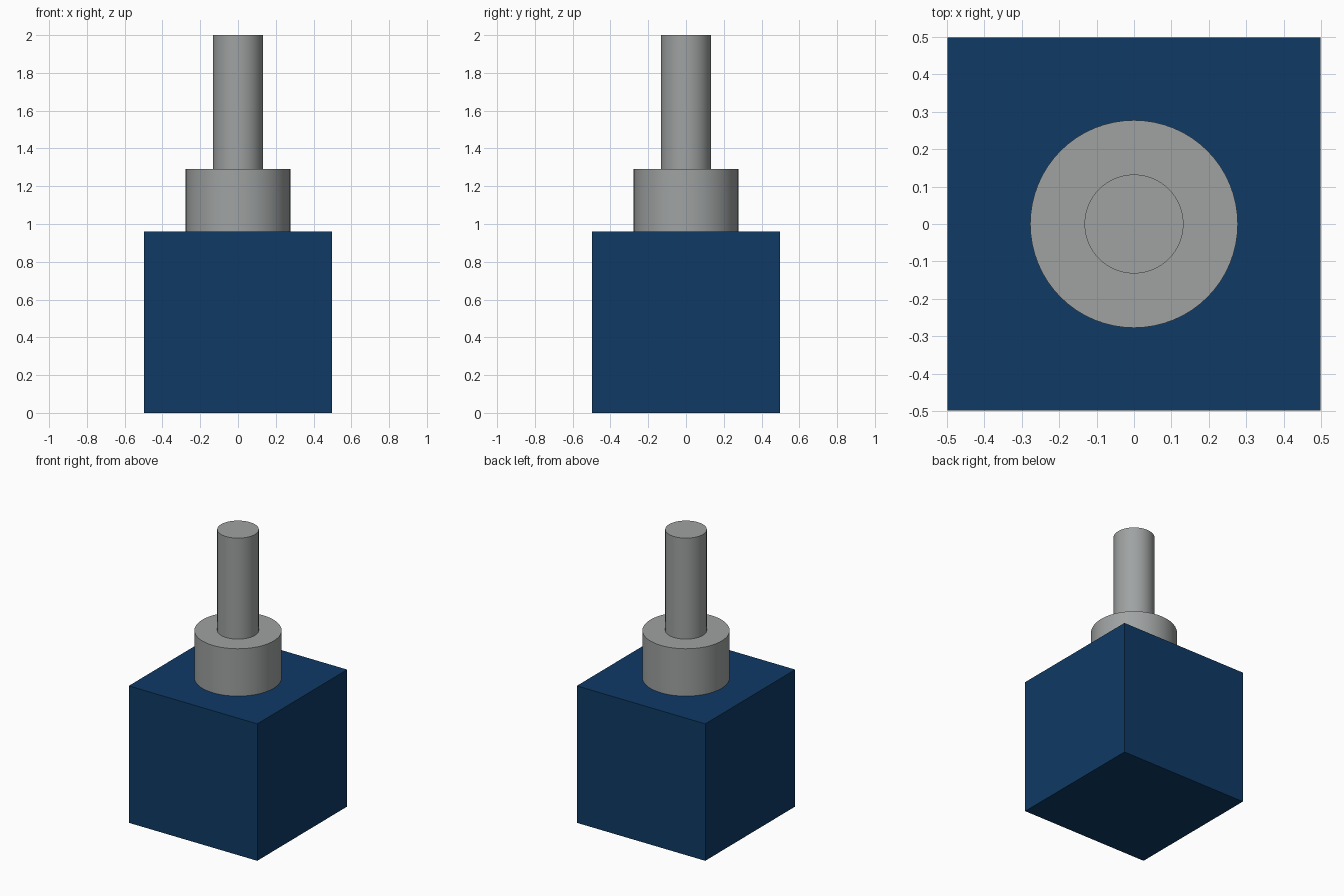
import bpy
import math

cube = bpy.data.objects.get("Cube")
if cube:
    bpy.data.objects.remove(cube, do_unlink=True)


def make_material(name, rgb):
    mat = bpy.data.materials.new(name)
    mat.use_nodes = True
    color = (*rgb, 1.0)
    mat.diffuse_color = color
    bsdf = next(n for n in mat.node_tree.nodes if n.type == 'BSDF_PRINCIPLED')
    bsdf.inputs["Base Color"].default_value = color
    return mat


def finish(name, mat):
    obj = bpy.context.object
    obj.name = name
    obj.data.name = name
    obj.data.materials.append(mat)
    return obj


def cylinder(name, radius, bottom, top, mat):
    bpy.ops.mesh.primitive_cylinder_add(
        vertices=64, radius=radius, depth=top - bottom,
        location=(0, 0, (bottom + top) / 2))
    finish(name, mat)
    bpy.ops.object.shade_smooth_by_angle(angle=math.radians(30))


blue = make_material("dark blue", (0.0045, 0.042, 0.13))
grey = make_material("metal grey", (0.35, 0.365, 0.365))

BASE_TOP, COLLAR_TOP, SHAFT_TOP = 0.96, 1.292, 2.0

# Square base block
bpy.ops.mesh.primitive_cube_add(size=1, location=(0, 0, BASE_TOP / 2))
base = finish("base_block", blue)
base.scale = (0.996, 0.996, BASE_TOP)
bpy.ops.object.transform_apply(location=False, rotation=False, scale=True)

# Wide collar and narrow shaft stacked on the block
cylinder("collar", 0.277, BASE_TOP, COLLAR_TOP, grey)
cylinder("shaft", 0.132, COLLAR_TOP, SHAFT_TOP, grey)
